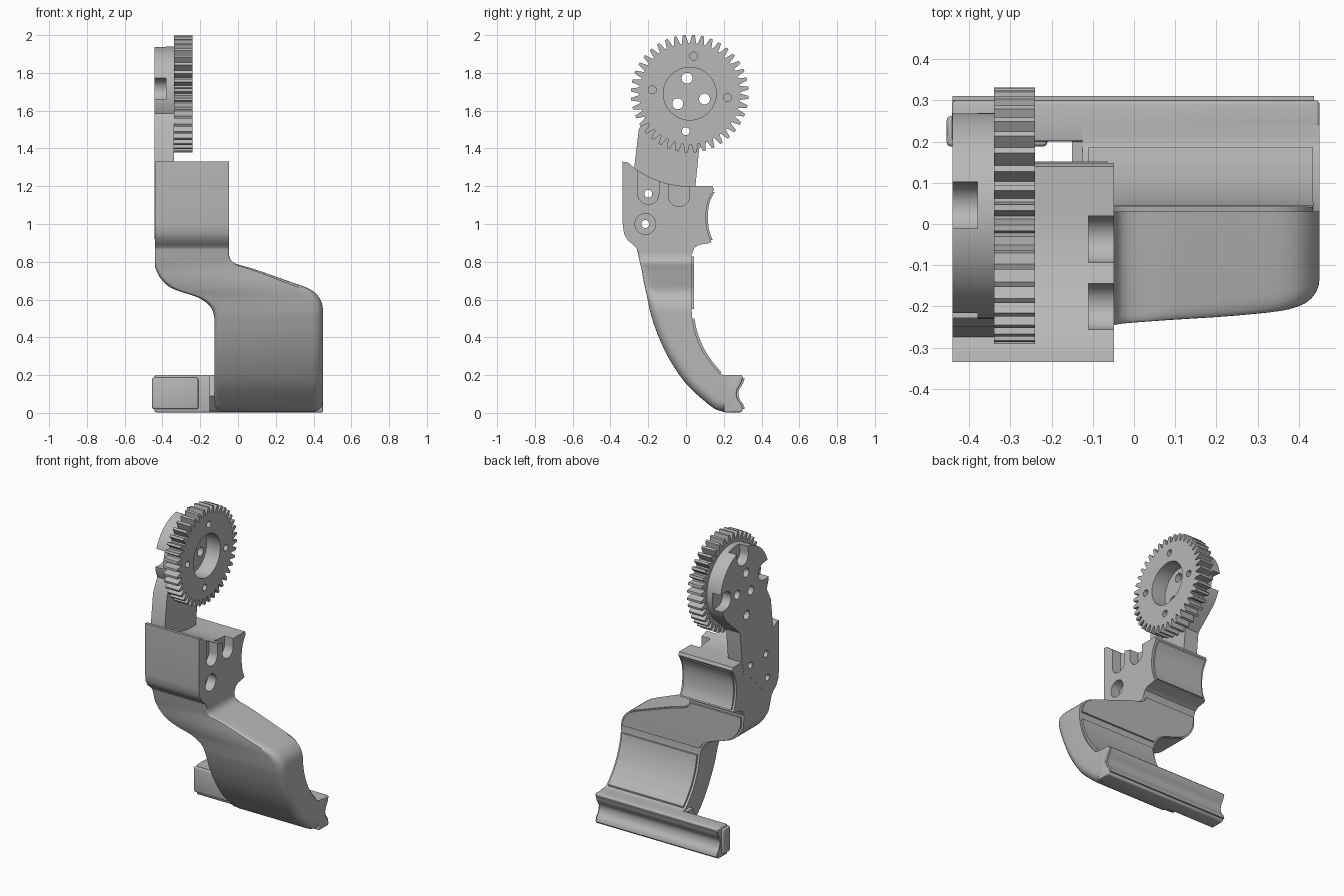
import bpy, bmesh
from math import sin, cos, radians, pi, tau
from mathutils import Vector

if "Cube" in bpy.data.objects:
    bpy.data.objects.remove(bpy.data.objects["Cube"])

grey = bpy.data.materials.new("plain_grey")
grey.use_nodes = True
grey.diffuse_color = (0.48, 0.48, 0.48, 1)
grey.node_tree.nodes["Principled BSDF"].inputs["Base Color"].default_value = grey.diffuse_color


def finish(name, bm):
    bmesh.ops.recalc_face_normals(bm, faces=bm.faces)
    mesh = bpy.data.meshes.new(name)
    bm.to_mesh(mesh)
    bm.free()
    ob = bpy.data.objects.new(name, mesh)
    bpy.context.collection.objects.link(ob)
    mesh.materials.append(grey)
    return ob


def prism(name, profile, x0, x1):
    """Side profile (y, z) extruded from x0 to x1."""
    bm = bmesh.new()
    face = bm.faces.new([bm.verts.new((x0, y, z)) for y, z in profile])
    new = bmesh.ops.extrude_face_region(bm, geom=[face])["geom"]
    for v in new:
        if isinstance(v, bmesh.types.BMVert):
            v.co.x = x1
    return finish(name, bm)


def arc(c, r, a, b, n=24):
    angles = [radians(a + (b - a) * i / n) for i in range(n + 1)]
    return [(c[0] + r * cos(t), c[1] + r * sin(t)) for t in angles]


def disc(c, r, x0, x1, n=32):
    return prism("cutter", arc(c, r, 0, 360, n)[:-1], x0, x1)


def bake(ob):
    deps = bpy.context.evaluated_depsgraph_get()
    mesh = bpy.data.meshes.new_from_object(ob.evaluated_get(deps))
    ob.modifiers.clear()
    ob.data = mesh


def cut(ob, cutters):
    for c in cutters:
        mod = ob.modifiers.new("cut", "BOOLEAN")
        mod.operation, mod.solver, mod.object = "DIFFERENCE", "EXACT", c
    bake(ob)
    for c in cutters:
        bpy.data.objects.remove(c)


def bevel(ob, width):
    mod = ob.modifiers.new("bevel", "BEVEL")
    mod.width, mod.segments, mod.limit_method = width, 3, "ANGLE"
    mod.angle_limit = radians(50)
    bake(ob)


def smooth(path, n=5):
    """Catmull-Rom interpolation of rows of numbers."""
    rows = [Vector(p) for p in path]
    out = []
    for i in range(len(rows) - 1):
        a, b, c, d = rows[max(i - 1, 0)], rows[i], rows[i + 1], rows[min(i + 2, len(rows) - 1)]
        for k in range(n):
            t = k / n
            out.append(b + (c - a) * t / 2 + (a * 2 - b * 5 + c * 4 - d) * t**2 / 2
                       + (b * 3 - a - c * 3 + d) * t**3 / 2)
    return out + [rows[-1]]


def loft(name, rows, r_low, r_high):
    """Sections between a front and a back point, with rounded front corners."""
    bm = bmesh.new()
    rings = []
    for i, (fy, fz, by, bz, x0, x1) in enumerate(rows):
        front, back = Vector((0, fy, fz)), Vector((0, by, bz))
        way = (back - front).normalized()
        grow = min(1, 0.1 + i / 20)
        ra, rb = r_low * grow, r_high * grow
        flat = arc((x0 + ra, ra), ra, 180, 270, 6) + arc((x1 - rb, rb), rb, 270, 360, 6)
        depth = (back - front).length
        flat += [(x1, depth), (x0, depth)]
        rings.append([bm.verts.new(front + way * t + Vector((x, 0, 0))) for x, t in flat])
    for a, b in zip(rings, rings[1:]):
        for j in range(len(a)):
            k = (j + 1) % len(a)
            bm.faces.new((a[j], a[k], b[k], b[j]))
    bm.faces.new(rings[0])
    bm.faces.new(rings[-1])
    return finish(name, bm)


hub = (0.02, 1.69)


def around(r, angle):
    return arc(hub, r, angle, angle, 1)[0]


parts = []

# Gear wheel with bore and four small holes
teeth = 40
tooth = [(0.268, 0.0), (0.268, 0.2), (0.29, 0.33), (0.312, 0.45), (0.312, 0.75), (0.29, 0.87)]
outline = [around(r, 360 * (i + f) / teeth) for i in range(teeth) for r, f in tooth]
gear = prism("gear_wheel", outline, -0.34, -0.24)
cut(gear, [disc(hub, 0.14, -0.5, 0)] + [disc(around(0.2, a), 0.021, -0.5, 0) for a in (-6, 84, 174, 264)])
parts.append(gear)

# Mounting plate: notched round head on a shank
screws = [(-0.2, 1.16), (-0.037, 1.148), (-0.215, 1.0)]
shank = [(-0.25, 1.5), (-0.28, 1.25), (-0.285, 1.0), (-0.265, 0.945), (-0.22, 0.92), (-0.16, 0.94),
         (-0.04, 1.07), (0.03, 1.11), (0.05, 1.2), (0.07, 1.4)]
plate = prism("mounting_plate", arc(hub, 0.25, -42, 205, 60) + shank, -0.441, -0.34)
cutters = [disc(around(0.083, a), 0.029, -0.5, 0) for a in (100, 220, 340)]
cutters.append(disc(around(0.2, 264), 0.029, -0.5, 0))
cutters += [disc(s, 0.021, -0.5, 0) for s in screws]
for a in (-6, 84, 174):
    slot = arc(around(0.2, a), 0.057, a + 90, a + 270, 16)
    way = Vector((cos(radians(a)), sin(radians(a)))) * 0.15
    slot += [tuple(Vector(slot[-1]) + way), tuple(Vector(slot[0]) + way)]
    cutters.append(prism("cutter", slot, -0.5, -0.38))
cut(plate, cutters)
parts.append(plate)

# Clamp block with hollow back and recessed screw seats
hollow = smooth([(0.135, 0.905), (0.112, 0.97), (0.106, 1.05), (0.117, 1.12), (0.148, 1.18)], 4)
hollow = [tuple(p) for p in hollow]
block_side = arc(hub, 0.49, 228, 270, 20) + [(0.14, 1.2)] + hollow[::-1]
block_side += [(0.12, 0.898), (0.07, 0.89), (0.045, 0.875), (0.03, 0.84), (-0.25, 0.84)]
block_side += [(-0.26, 0.87), (-0.28, 0.89), (-0.31, 0.915), (-0.328, 0.95), (-0.335, 1.0), (-0.335, 1.33)]
block = prism("clamp_block", block_side, -0.44, -0.048)
cutters = [disc(s, 0.021, -0.5, 0) for s in screws] + [disc(screws[2], 0.055, -0.11, 0)]
for s in screws[:2]:
    seat = arc(s, 0.056, 180, 360, 16) + [(s[0] + 0.056, 1.5), (s[0] - 0.056, 1.5)]
    cutters.append(prism("cutter", seat, -0.11, 0))
cut(block, cutters)
parts.append(block)


def strip(name, curve, x0, x1, thick=0.01):
    return prism(name, curve + [(y + thick, z) for y, z in curve[::-1]], x0, x1)


parts.append(strip("block_pad", hollow[1:-1], -0.425, -0.063))

# Curved arm: front y z, back y z, lowest x, highest x
stations = [
    (-0.26, 0.87, 0.03, 0.87, -0.44, -0.05), (-0.245, 0.8, 0.03, 0.8, -0.44, -0.03),
    (-0.235, 0.76, 0.03, 0.76, -0.435, 0.09), (-0.225, 0.7, 0.03, 0.7, -0.4, 0.26),
    (-0.215, 0.655, 0.03, 0.655, -0.34, 0.38), (-0.205, 0.61, 0.03, 0.61, -0.21, 0.43),
    (-0.195, 0.56, 0.03, 0.56, -0.145, 0.448), (-0.18, 0.5, 0.033, 0.5, -0.125, 0.45),
    (-0.14, 0.39, 0.05, 0.42, -0.125, 0.45), (-0.08, 0.27, 0.085, 0.335, -0.125, 0.45),
    (0, 0.155, 0.13, 0.265, -0.125, 0.45), (0.09, 0.07, 0.165, 0.225, -0.125, 0.45),
    (0.165, 0.015, 0.19, 0.203, -0.125, 0.45), (0.24, 0.005, 0.24, 0.2, -0.125, 0.45)]
rows = smooth(stations)
parts.append(loft("curved_arm", rows, 0.03, 0.055))


# Thin pads on the back of the arm
def arm_pad(name, part):
    pad = []
    for fy, fz, by, bz, x0, x1 in part:
        way = Vector((by - fy, bz - fz)).normalized() * 0.012
        pad.append((by - way.x / 2, bz - way.y / 2, by + way.x, bz + way.y, x0 + 0.015, x1 - 0.015))
    return loft(name, pad, 0.001, 0.001)


parts.append(arm_pad("upper_arm_pad", rows[3:32]))
parts.append(arm_pad("lower_arm_pad", rows[35:60]))

# Foot bar with grooved back, its pad and end sleeve
groove = smooth([(0.3, 0.02), (0.292, 0.045), (0.272, 0.075), (0.268, 0.115), (0.29, 0.155), (0.3, 0.185)], 4)
groove = [tuple(p) for p in groove]
foot = prism("foot_bar", [(0.2, 0.2), (0.2, 0.003), (0.295, 0.003)] + groove + [(0.298, 0.2)], -0.442, 0.45)
bevel(foot, 0.008)
parts.append(foot)
parts.append(strip("foot_pad", groove, -0.44, 0.437, 0.011))
sleeve = prism("foot_sleeve", [(0.188, 0.02), (0.188, 0.187), (0.262, 0.187), (0.262, 0.02)], -0.455, -0.21)
bevel(sleeve, 0.011)
parts.append(sleeve)

# Web joining foot and arm
web = [(0.2, 0.2), (0.14, 0.2), (0.1, 0.09), (0.17, 0.015), (0.2, 0.005)]
parts.append(prism("foot_web", web, -0.15, -0.1))

# Smooth curved faces, keep edges crisp
for ob in parts:
    bpy.ops.object.select_all(action="DESELECT")
    ob.select_set(True)
    bpy.context.view_layer.objects.active = ob
    bpy.ops.object.shade_smooth_by_angle(angle=radians(28))
